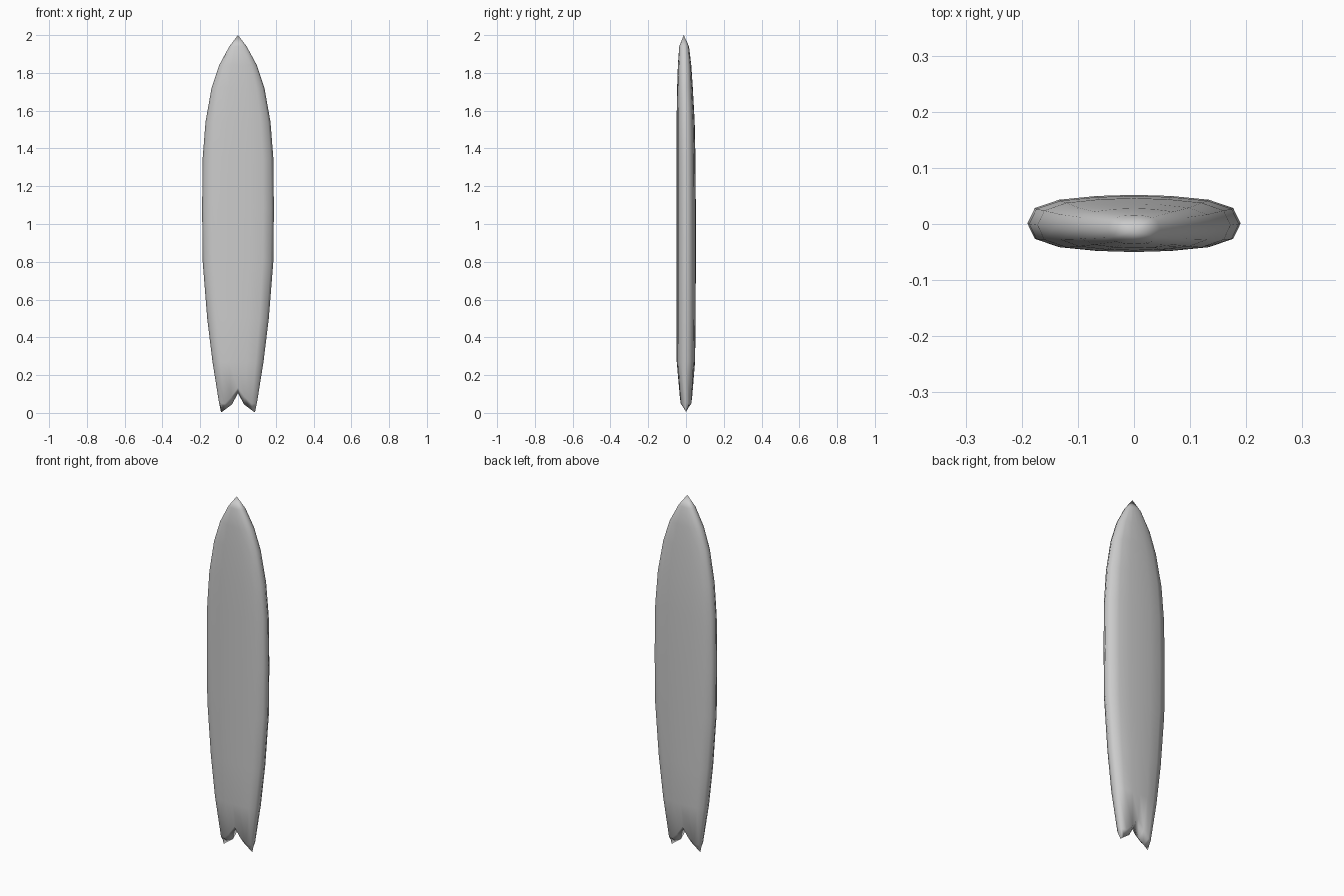
import bpy, bmesh

if "Cube" in bpy.data.objects:
    bpy.data.objects.remove(bpy.data.objects["Cube"])

# Stations down the board: height, half width, front y, back y
stations = [
    (2.00, 0.000, -0.012, -0.012), (1.94, 0.046, -0.036, 0.016),
    (1.84, 0.100, -0.043, 0.028), (1.72, 0.140, -0.047, 0.036),
    (1.54, 0.172, -0.050, 0.046), (1.35, 0.187, -0.050, 0.050),
    (1.08, 0.190, -0.050, 0.052), (0.80, 0.187, -0.050, 0.052),
    (0.50, 0.163, -0.050, 0.051), (0.27, 0.135, -0.049, 0.048),
]
# Cross-section: fraction of half width, fraction of thickness
half = [(0, 1), (.35, .96), (.7, .83), (.93, .54), (1, 0)]
front = [(-u, v) for u, v in reversed(half[1:])] + half
loop = [(u, v, 0) for u, v in front] + [(u, v, 1) for u, v in reversed(front[1:-1])]

bm = bmesh.new()

def ring(w, yf, yb, height):
    mid, th = (yf + yb) / 2, (yb - yf) / 2
    return [bm.verts.new((u * w, mid + (th * v if back else -th * v), height(abs(u))))
            for u, v, back in loop]

# Board body
rings = [ring(w, yf, yb, lambda u, z=z: z) for z, w, yf, yb in stations]

# Swallow tail: rim of the faces, then the bevelled end edge
rim = {0: .135, .35: .085, .7: .05, .93: .05, 1: .057}
edge = {0: .105, .35: .045, .7: .022, .93: .006, 1: .003}
rings.append(ring(0.101, -0.034, 0.034, lambda u: rim[u]))
rings.append(ring(0.090, 0, 0, lambda u: edge[u]))

# Skin between stations
n = len(loop)
for a, b in zip(rings, rings[1:]):
    for i in range(n):
        j = (i + 1) % n
        bm.faces.new((a[i], a[j], b[j], b[i]))
bmesh.ops.remove_doubles(bm, verts=bm.verts[:], dist=0.0005)
bmesh.ops.recalc_face_normals(bm, faces=bm.faces[:])
for f in bm.faces:
    f.smooth = True

mesh = bpy.data.meshes.new("surfboard")
bm.to_mesh(mesh)
bm.free()
board = bpy.data.objects.new("surfboard", mesh)
bpy.context.collection.objects.link(board)
